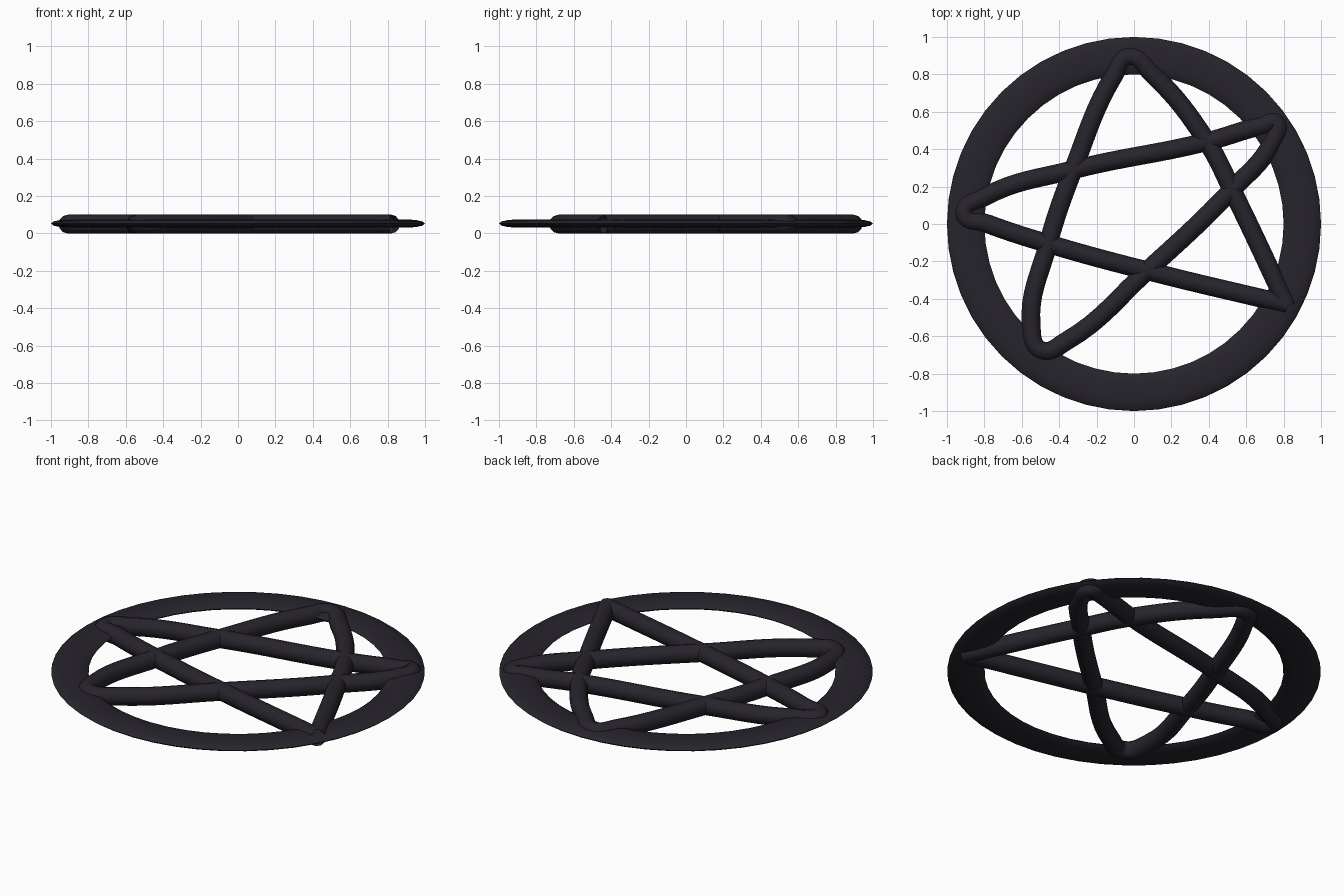
import bpy

if "Cube" in bpy.data.objects:
    bpy.data.objects.remove(bpy.data.objects["Cube"])

dark = bpy.data.materials.new("dark_metal")
dark.diffuse_color = (0.02, 0.017, 0.025, 1)
dark.use_nodes = True
dark.node_tree.nodes["Principled BSDF"].inputs["Base Color"].default_value = dark.diffuse_color

# Flattened outer ring
bpy.ops.mesh.primitive_torus_add(major_radius=0.9, minor_radius=0.1,
                                 major_segments=48, minor_segments=12,
                                 location=(0, 0, 0.053))
ring = bpy.context.object
ring.name = "outer_ring"
ring.scale.z = 0.22
bpy.ops.object.transform_apply(location=False, rotation=False, scale=True)
bpy.ops.object.shade_smooth_by_angle()
ring.data.materials.append(dark)

# One bent rod drawn as a five-pointed star with rounded tips
path = [(0.82, -0.44), (0.53, 0.17), (0.39, 0.44), (0.10, 0.80),
        (-0.03, 0.895), (-0.105, 0.80), (-0.325, 0.29), (-0.46, -0.11),
        (-0.55, -0.54), (-0.50, -0.675), (-0.36, -0.625), (0.07, -0.25),
        (0.52, 0.18), (0.74, 0.44), (0.76, 0.54), (0.68, 0.525),
        (0.39, 0.44), (-0.325, 0.29), (-0.80, 0.145), (-0.91, 0.055),
        (-0.78, 0.0), (-0.46, -0.105), (0.07, -0.25), (0.82, -0.43)]
curve = bpy.data.curves.new("star_rod", "CURVE")
curve.dimensions = "3D"
curve.resolution_u = 8
curve.bevel_depth = 0.05
curve.bevel_resolution = 4
spline = curve.splines.new("BEZIER")
spline.bezier_points.add(len(path) - 1)
for bp, (x, y) in zip(spline.bezier_points, path):
    bp.co = (x, y, 0.05)
    bp.handle_left_type = bp.handle_right_type = "AUTO"
star = bpy.data.objects.new("star_rod", curve)
star.data.materials.append(dark)
bpy.context.collection.objects.link(star)
